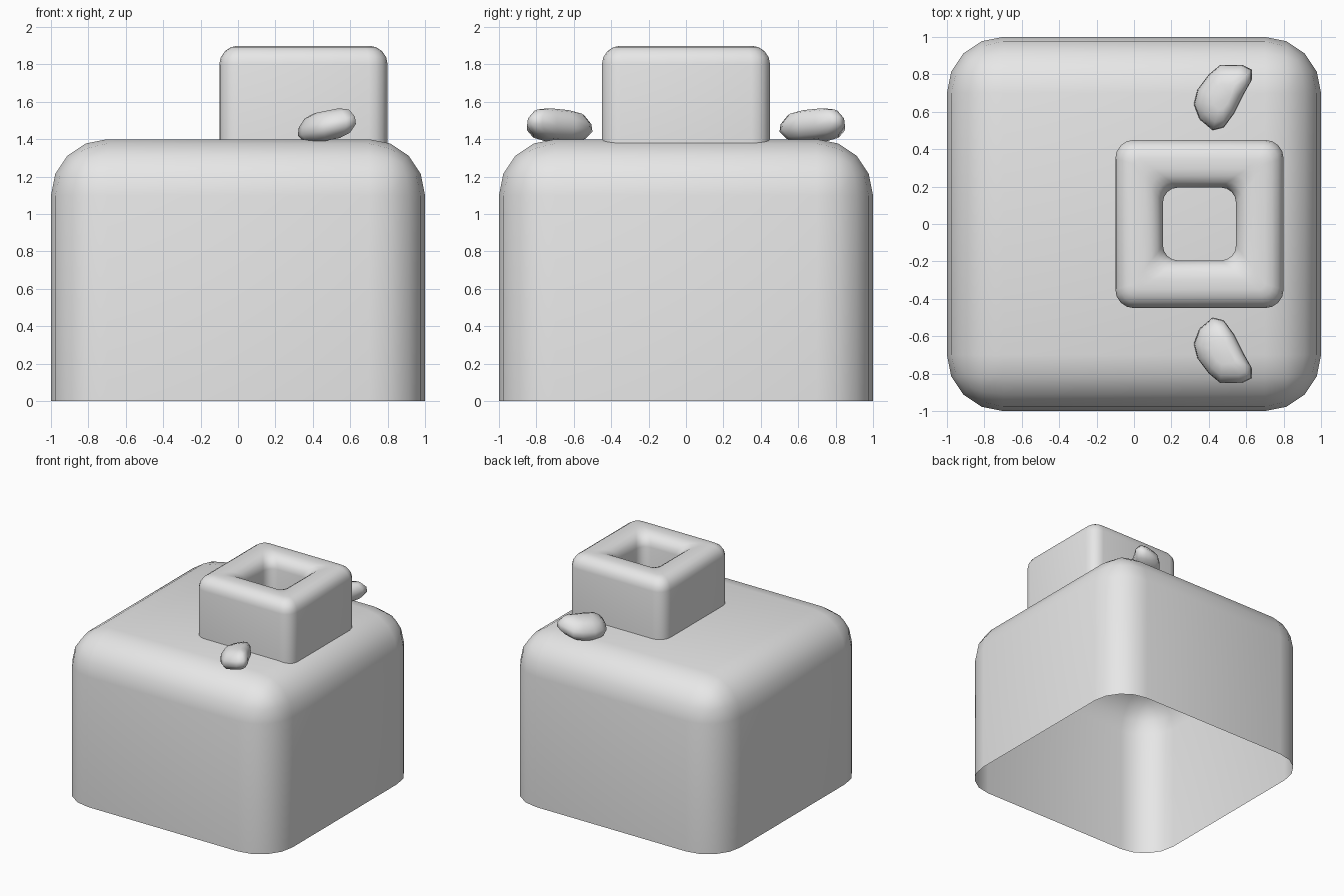
import bpy, bmesh, math
from mathutils import Vector

cube = bpy.data.objects.get("Cube")
if cube:
    bpy.data.objects.remove(cube, do_unlink=True)

grey = bpy.data.materials.new("light_grey")
grey.use_nodes = True
grey.diffuse_color = (0.8, 0.8, 0.8, 1)
grey.node_tree.nodes["Principled BSDF"].inputs["Base Color"].default_value = (0.8, 0.8, 0.8, 1)


def finish(name, bm, angle=40):
    mesh = bpy.data.meshes.new(name)
    bm.to_mesh(mesh)
    bm.free()
    mesh.materials.append(grey)
    ob = bpy.data.objects.new(name, mesh)
    bpy.context.collection.objects.link(ob)
    bpy.ops.object.select_all(action='DESELECT')
    ob.select_set(True)
    bpy.context.view_layer.objects.active = ob
    bpy.ops.object.shade_smooth_by_angle(angle=math.radians(angle))
    return ob


def loft(bm, rings):
    """Join closed rings of equal length with quads; return the ring vertices."""
    loops = [[bm.verts.new(p) for p in ring] for ring in rings]
    for a, b in zip(loops, loops[1:]):
        for i in range(len(a)):
            j = (i + 1) % len(a)
            bm.faces.new((a[i], a[j], b[j], b[i]))
    return loops


def rounded_square(cx, half, radius, z, steps=4):
    """Points of a square with round corners, counter-clockwise."""
    points = []
    for k in range(4):
        turn = math.pi / 2 * k
        corner = turn + math.pi / 4
        reach = (half - radius) * math.sqrt(2)
        for s in range(steps + 1):
            a = turn + math.pi / 2 * s / steps
            points.append((cx + reach * math.cos(corner) + radius * math.cos(a),
                           reach * math.sin(corner) + radius * math.sin(a), z))
    return points


# Body: open-bottomed box with wide round edges on the sides and top
bm = bmesh.new()
bmesh.ops.create_cube(bm, size=1)
for v in bm.verts:
    v.co = Vector((v.co.x * 2, v.co.y * 2, (v.co.z + 0.5) * 1.4))
bottom = [f for f in bm.faces if f.normal.z < -0.5]
bmesh.ops.delete(bm, geom=bottom, context='FACES_ONLY')
edges = [e for e in bm.edges if len(e.link_faces) == 2]
bmesh.ops.bevel(bm, geom=edges, offset=0.3, offset_type='OFFSET', segments=4,
                profile=0.5, affect='EDGES', clamp_overlap=True)
finish("body", bm)

# Square collar: straight outer wall, round rim, straight inner wall
R, TOP, BASE, CX = 0.1, 1.9, 1.37, 0.35
rings = [rounded_square(CX, 0.45, 0.1, BASE)]
for s in range(5):
    a = math.pi / 2 * s / 4
    d = R * (1 - math.cos(a))
    rings.append(rounded_square(CX, 0.45 - d, 0.1 - 0.7 * d, TOP - R + R * math.sin(a)))
for s in range(5):
    a = math.pi / 2 * (1 - s / 4)
    d = R * (1 - math.cos(a))
    rings.append(rounded_square(CX, 0.195 + d, 0.08 - 0.3 * d, TOP - R + R * math.sin(a)))
rings.append(rounded_square(CX, 0.195, 0.08, BASE))
bm = bmesh.new()
loft(bm, rings)
finish("square_collar", bm, 60)

# Pebbles: tilted bean outline, domed above and below, mirrored front to back
OUTLINE = [(0.42, 0.50), (0.48, 0.515), (0.535, 0.59), (0.585, 0.69), (0.63, 0.77),
           (0.63, 0.825), (0.58, 0.85), (0.46, 0.85), (0.40, 0.80), (0.34, 0.72),
           (0.32, 0.64), (0.35, 0.56)]
CENTRE = Vector((0.475, 0.685))


def bean_ring(scale, lift):
    ring = []
    for p in OUTLINE:
        q = CENTRE + (Vector(p) - CENTRE) * scale
        ring.append((q.x, q.y, 1.43 + 0.2 * (q.x - 0.32) + lift))
    return ring


for side, name in ((-1, "front_pebble"), (1, "back_pebble")):
    bm = bmesh.new()
    loops = loft(bm, [bean_ring(s, h) for s, h in
                      ((0.45, -0.068), (0.8, -0.05), (1, -0.01), (0.97, 0.03),
                       (0.76, 0.075), (0.4, 0.092))])
    bm.faces.new(list(reversed(loops[0])))
    bm.faces.new(loops[-1])
    for v in bm.verts:
        v.co.y *= side
    bmesh.ops.recalc_face_normals(bm, faces=bm.faces)
    finish(name, bm, 60)
